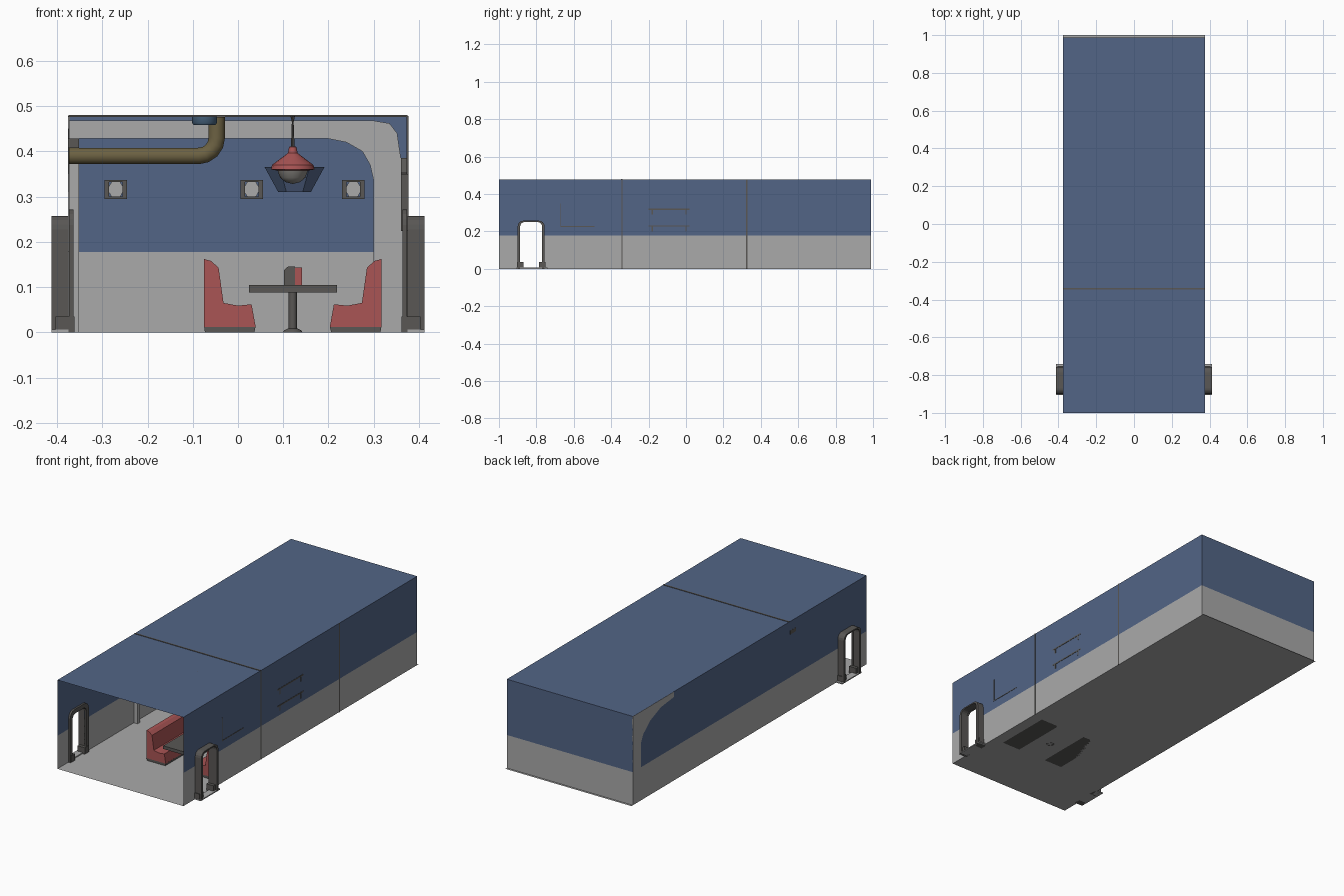
import bpy, bmesh
from math import sin, cos, pi, radians
from mathutils import Matrix, Vector

cube = bpy.data.objects.get("Cube")
if cube:
    bpy.data.objects.remove(cube)


def material(name, rgb):
    m = bpy.data.materials.new(name)
    m.use_nodes = True
    m.diffuse_color = (*rgb, 1)
    bsdf = m.node_tree.nodes["Principled BSDF"]
    bsdf.inputs["Base Color"].default_value = (*rgb, 1)
    bsdf.inputs["Roughness"].default_value = 0.8
    return m


BLUE = material("wall blue", (0.085, 0.13, 0.24))
GREY = material("light grey", (0.40, 0.40, 0.40))
DARK = material("dark grey", (0.10, 0.095, 0.09))
RED = material("upholstery red", (0.40, 0.09, 0.09))
BRASS = material("pipe olive", (0.15, 0.12, 0.055))
TEAL = material("flange blue", (0.06, 0.12, 0.20))
GLASS = material("lamp glass", (0.26, 0.25, 0.23))


def finish(name, bm, *mats, smooth=False, recalc=True):
    if recalc:
        bmesh.ops.recalc_face_normals(bm, faces=bm.faces[:])
    me = bpy.data.meshes.new(name)
    bm.to_mesh(me)
    bm.free()
    for m in mats:
        me.materials.append(m)
    ob = bpy.data.objects.new(name, me)
    bpy.context.scene.collection.objects.link(ob)
    if smooth:
        bpy.ops.object.select_all(action='DESELECT')
        ob.select_set(True)
        bpy.context.view_layer.objects.active = ob
        bpy.ops.object.shade_smooth_by_angle(angle=radians(40))
    return ob


def box(name, x, y, z, mat):
    bm = bmesh.new()
    size = Vector((x[1] - x[0], y[1] - y[0], z[1] - z[0]))
    mid = Vector((x[0] + x[1], y[0] + y[1], z[0] + z[1])) / 2
    bmesh.ops.create_cube(bm, size=1, matrix=Matrix.Translation(mid) @ Matrix.Diagonal((*size, 1)))
    return finish(name, bm, mat)


def on_x(u, v, d):
    return (d, u, v)


def on_y(u, v, d):
    return (u, d, v)


def prism(name, pts, place, d0, d1, mat):
    bm = bmesh.new()
    a, b = ([bm.verts.new(place(u, v, d)) for u, v in pts] for d in (d0, d1))
    bm.faces.new(a)
    bm.faces.new(b)
    for i in range(len(pts)):
        j = (i + 1) % len(pts)
        bm.faces.new((a[i], a[j], b[j], b[i]))
    return finish(name, bm, mat)


def arch(mid, half, top, r, n=4):
    """Outline of a doorway: up one side, over rounded corners, down the other."""
    pts = [(mid - half, 0)]
    for cx, start in ((mid - half + r, pi), (mid + half - r, pi / 2)):
        for i in range(n + 1):
            t = start - i * pi / 2 / n
            pts.append((cx + r * cos(t), top - r + r * sin(t)))
    return pts + [(mid + half, 0)]


def band(name, outer, inner, place, d0, d1, mat):
    return prism(name, outer + inner[::-1], place, d0, d1, mat)


def lathe(name, profile, loc, mat, steps=16):
    bm = bmesh.new()
    vs = [bm.verts.new((r, 0, z)) for r, z in profile]
    es = [bm.edges.new(p) for p in zip(vs, vs[1:])]
    bmesh.ops.spin(bm, geom=vs + es, cent=(0, 0, 0), axis=(0, 0, 1), angle=2 * pi, steps=steps)
    bmesh.ops.remove_doubles(bm, verts=bm.verts[:], dist=0.0002)
    bmesh.ops.translate(bm, verts=bm.verts[:], vec=loc)
    return finish(name, bm, mat, smooth=True)


def sheet(name, us, vs, place, d, hole=None):
    """Thin wall made of grid cells, grey below the dado height and blue above."""
    bm = bmesh.new()
    for u0, u1 in zip(us, us[1:]):
        for v0, v1 in zip(vs, vs[1:]):
            if hole and hole(u0, v0):
                continue
            f = bm.faces.new([bm.verts.new(place(u, v, d))
                              for u, v in ((u0, v0), (u1, v0), (u1, v1), (u0, v1))])
            f.material_index = int(v0 >= DADO)
    bmesh.ops.remove_doubles(bm, verts=bm.verts[:], dist=0.0001)
    return finish(name, bm, GREY, BLUE)


W, H, BACK, DADO = 0.375, 0.478, 0.988, 0.178
D_MID, D_HALF, D_TOP = -0.828, 0.059, 0.25
d0, d1 = D_MID - D_HALF, D_MID + D_HALF

# Room shell, open at the front
for side, s in (("right", -1), ("left", 1)):
    sheet(side + "_wall", (-1, d0, d1, BACK), (0, DADO, D_TOP, H), on_x, s * W,
          lambda u, v: u == d0 and v < D_TOP)
sheet("back_wall", (-W, W), (0, DADO, H), on_y, BACK)
for name, z, y1, mat in (("floor", 0, 1, GREY), ("ceiling", H, BACK, BLUE)):
    bm = bmesh.new()
    bm.faces.new([bm.verts.new(p) for p in ((-W, -1, z), (W, -1, z), (W, y1, z), (-W, y1, z))])
    finish(name, bm, mat, recalc=False)

# Doorways on both sides
for side, s in (("right", -1), ("left", 1)):
    opening = arch(D_MID, D_HALF, D_TOP, 0.025)
    band(side + "_door_tunnel", arch(D_MID, D_HALF + 0.013, D_TOP + 0.007, 0.03), opening,
         on_x, s * W, s * 0.412, DARK)
    band(side + "_door_trim", arch(D_MID, D_HALF + 0.02, D_TOP + 0.022, 0.035), opening,
         on_x, s * 0.364, s * 0.374, DARK)
    for i, y in enumerate((d0, d1)):
        box(f"{side}_door_plinth_{i}", sorted((s * 0.362, s * 0.404)),
            (y - 0.017, y + 0.017), (0, 0.035), DARK)
    box(side + "_door_sill", sorted((s * W, s * 0.412)), (-0.905, -0.74), (0, 0.006), GREY)

# Cross arch dividing the room
outer = [(-0.374, 0), (-0.374, 0.468), (0.3, 0.468), (0.335, 0.462), (0.352, 0.44), (0.36, 0.385), (0.374, 0.37), (0.374, 0)]
inner = [(-0.352, 0), (-0.352, 0.428), (0.2, 0.428), (0.24, 0.42), (0.275, 0.4), (0.292, 0.37), (0.3, 0.335), (0.3, 0)]
band("cross_arch", outer, inner, on_y, -0.35, -0.33, GREY)

# Seams showing on the outside
box("ceiling_seam", (-W, W), (-0.347, -0.339), (H - 0.002, H + 0.002), DARK)
for i, y in enumerate((-0.343, 0.325)):
    box(f"wall_seam_{i}", (W - 0.002, W + 0.002), (y - 0.003, y + 0.003), (0, H), DARK)

# Arched panel at the rear of the right wall
prism("rear_arch_panel", [(BACK, DADO), (BACK, H), (0.64, H), (0.64, 0.45), (0.75, 0.437),
                          (0.84, 0.40), (0.9, 0.35), (0.92, 0.31), (0.92, DADO)],
      on_x, -W - 0.001, -W + 0.004, GREY)

# Facing booths
seat = [(-0.075, 0.012), (-0.075, 0.162), (-0.06, 0.158), (-0.043, 0.143), (-0.032, 0.065),
        (0, 0.059), (0.03, 0.062), (0.039, 0.012)]
base = [(-0.073, 0), (-0.075, 0.013), (0.039, 0.013), (0.036, 0)]
AXIS = 0.121
for side, flip in (("right", False), ("left", True)):
    for part, pts, mat in (("seat", seat, RED), ("base", base, DARK)):
        if flip:
            pts = [(2 * AXIS - x, z) for x, z in pts]
        prism(f"{side}_booth_{part}", pts, on_y, -0.67, -0.36, mat)

# Table and napkin holder
box("table_top", (0.024, 0.219), (-0.67, -0.38), (0.088, 0.105), DARK)
lathe("table_leg", [(0, 0), (0.022, 0), (0.018, 0.005), (0.009, 0.009), (0.009, 0.09), (0, 0.09)],
      (AXIS, -0.525, 0), DARK)
holder = [(0.102, 0.105), (0.102, 0.138), (0.11, 0.145), (0.126, 0.145), (0.126, 0.105)]
prism("napkin_holder", holder, on_y, -0.55, -0.5, DARK)
box("menu", (0.126, 0.141), (-0.55, -0.5), (0.105, 0.143), RED)

# Hanging lamp
spot = (AXIS, -0.525, 0)
lathe("lamp_cord", [(0, H), (0.005, H), (0.002, 0.465), (0.004, 0.41), (0, 0.41)], spot, DARK, 8)
lathe("lamp_shade", [(0, 0.412), (0.008, 0.41), (0.011, 0.396), (0.03, 0.382), (0.046, 0.37),
                     (0.048, 0.36), (0.03, 0.357), (0, 0.375)], spot, RED)
lathe("lamp_globe", [(0, 0.365), (0.034, 0.359), (0.028, 0.342), (0.016, 0.332), (0, 0.328)], spot, GLASS)
lathe("rear_lamp_shade", [(0.066, 0.365), (0.036, 0.31), (0, 0.31)], (0.125, 0.1, 0), BLUE, 6)

# Pipe with an elbow, and ceiling flange
cu = bpy.data.curves.new("ceiling_pipe", 'CURVE')
cu.dimensions = '3D'
cu.bevel_depth, cu.bevel_resolution, cu.use_fill_caps = 0.019, 3, True
bend = [(-0.087 + 0.04 * sin(t), 0.43 - 0.04 * cos(t)) for t in (i * pi / 8 for i in range(5))]
path = [(-0.374, 0.39)] + bend + [(-0.047, H - 0.002)]
sp = cu.splines.new('POLY')
sp.points.add(len(path) - 1)
for p, (x, z) in zip(sp.points, path):
    p.co = (x, -0.374, z, 1)
cu.materials.append(BRASS)
bpy.context.scene.collection.objects.link(bpy.data.objects.new("ceiling_pipe", cu))
box("pipe_wall_bracket", (-W - 0.001, -0.352), (-0.4, -0.35), (0.408, 0.428), DARK)
lathe("ceiling_flange", [(0, 0.458), (0.024, 0.458), (0.028, 0.464), (0.028, H - 0.001), (0, H - 0.001)],
      (-0.074, -0.61, 0), TEAL)

# Picture and shelves on the left wall
prism("wall_picture", [(-0.67, 0.225), (-0.67, 0.35), (-0.57, 0.355), (-0.555, 0.385),
                       (-0.47, 0.385), (-0.47, 0.225)], on_x, 0.36, 0.3735, DARK)
box("picture_lower_rail", (0.36, 0.3765), (-0.67, -0.49), (0.224, 0.228), DARK)
box("picture_side_rail", (0.36, 0.3765), (-0.672, -0.668), (0.224, 0.35), DARK)
for i, z in enumerate((0.225, 0.315)):
    box(f"shelf_{i}", (0.36, 0.3765), (-0.2, 0.02), (z, z + 0.007), DARK)
    for j, y in enumerate((-0.18, 0)):
        box(f"shelf_{i}_bracket_{j}", (0.362, 0.3765), (y - 0.004, y + 0.004), (z - 0.025, z), DARK)

# Lights on the back wall
for i, x in enumerate((-0.27, 0.03, 0.255)):
    for j, s in enumerate((-1, 1)):
        box(f"wall_light_{i}_rim_{j}", sorted((x + s * 0.015, x + s * 0.025)), (0.95, 0.986), (0.295, 0.337), DARK)
        box(f"wall_light_{i}_bar_{j}", (x - 0.015, x + 0.015), (0.95, 0.986),
            sorted((0.316 + s * 0.016, 0.316 + s * 0.021)), DARK)
    prism(f"wall_light_{i}_lens", [(x + 0.019 * cos(k * pi / 3), 0.316 + 0.019 * sin(k * pi / 3))
                                   for k in range(6)], on_y, 0.955, 0.986, GREY)
